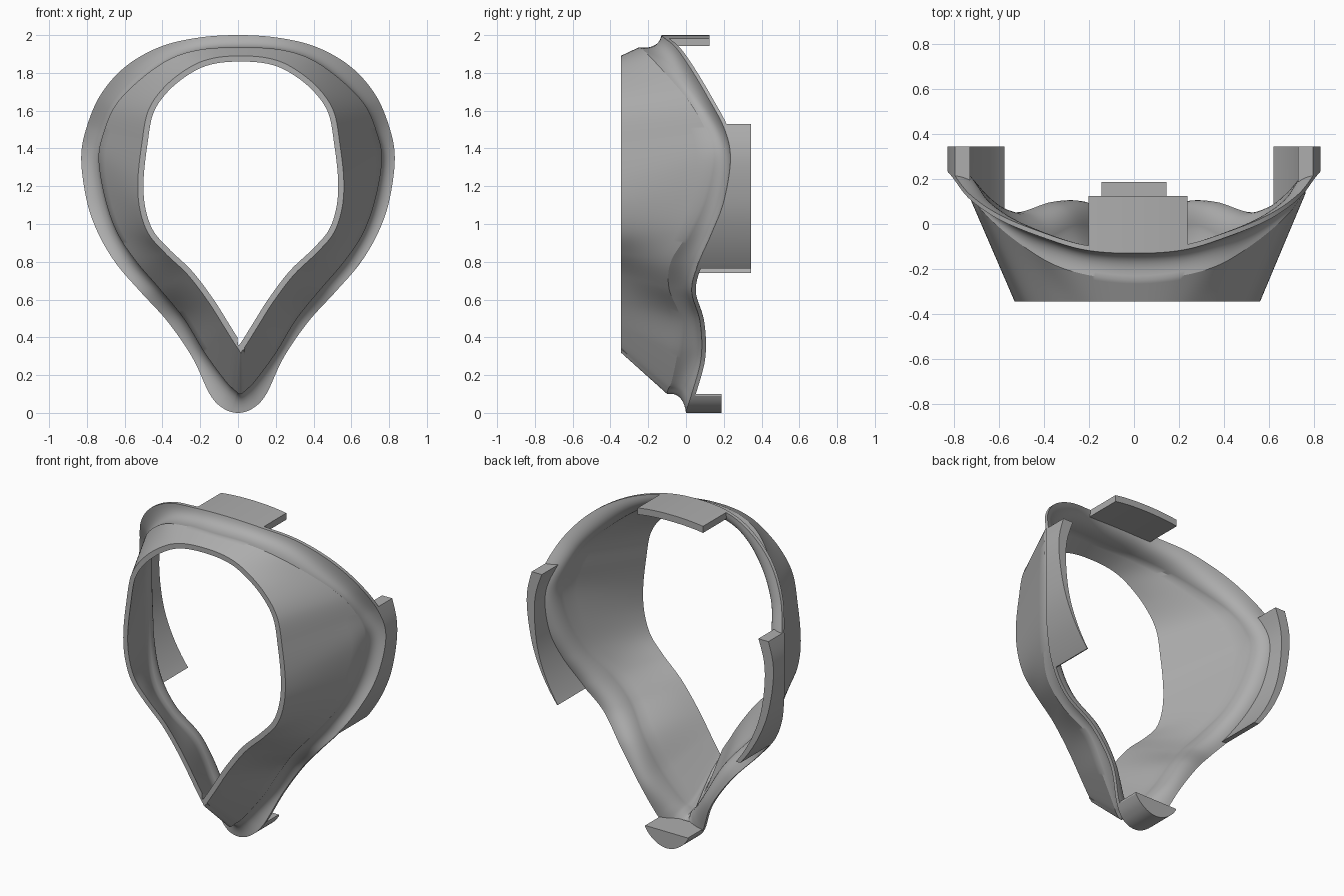
import bpy, bmesh, math
from mathutils import Vector

if "Cube" in bpy.data.objects:
    bpy.data.objects.remove(bpy.data.objects["Cube"])

grey = bpy.data.materials.new("plain grey")
grey.diffuse_color = (0.42, 0.42, 0.42, 1)
grey.use_nodes = True
grey.node_tree.nodes["Principled BSDF"].inputs["Base Color"].default_value = grey.diffuse_color

# Half stations, top to bottom: edge x,z,y | crease x,z,y | opening x,z
HALF = [
    (0, 2.0, -.13, 0, 1.935, -.25, 0, 1.89),
    (.22, 1.985, -.115, .2, 1.925, -.23, .15, 1.877),
    (.42, 1.935, -.055, .37, 1.875, -.18, .27, 1.83),
    (.6, 1.83, .02, .53, 1.765, -.08, .40, 1.73),
    (.73, 1.68, .11, .66, 1.63, .03, .49, 1.6),
    (.805, 1.5, .205, .725, 1.48, .11, .525, 1.42),
    (.83, 1.34, .235, .75, 1.34, .135, .545, 1.23),
    (.80, 1.12, .2, .715, 1.13, .09, .535, 1.08),
    (.74, .95, .135, .65, .95, .01, .49, .95),
    (.645, .79, .065, .55, .8, -.08, .40, .845),
    (.52, .645, .03, .43, .66, -.09, .28, .73),
    (.37, .48, .075, .3, .5, -.03, .17, .585),
    (.24, .29, .08, .19, .32, -.045, .085, .45),
    (.15, .1, .03, .08, .17, -.075, .035, .37),
    (.08, .025, .005, .035, .125, -.095, .012, .337),
    (0, 0, 0, 0, .1, -.1, 0, .32),
]
FRONT_Y = -.345
SUB = 12


def mirrored(s):
    return tuple(-v if i in (0, 3, 6) else v for i, v in enumerate(s))


def catmull(a, b, c, d, t):
    return tuple(.5 * (2*q + (r - p)*t + (2*p - 5*q + 4*r - s)*t*t + (3*q - p - 3*r + s)*t**3)
                 for p, q, r, s in zip(a, b, c, d))


stations = HALF + [mirrored(s) for s in HALF[-2:0:-1]]
n = len(stations)
samples = [catmull(*[stations[(i + k) % n] for k in (-1, 0, 1, 2)], j / SUB)
           for i in range(n) for j in range(SUB)]
edge = [Vector((s[0], s[2], s[1])) for s in samples]
crease = [Vector((s[3], s[5], s[4])) for s in samples]
opening = [Vector((s[6], FRONT_Y, s[7])) for s in samples]


def inset(loop, d):
    """Offset a loop inward in the front plane without crossing the middle."""
    out = []
    for i, p in enumerate(loop):
        t = loop[(i + 1) % len(loop)] - loop[i - 1]
        t.y = 0
        t.normalize()
        q = p + Vector((t.z, 0, -t.x)) * d
        if q.x * p.x <= 0:
            q.x = p.x * .1
        out.append(q)
    return out


def shift(loop, dx=0, dy=0):
    return [p + Vector((dx, dy, 0)) for p in loop]


def finish(name, bm):
    bmesh.ops.recalc_face_normals(bm, faces=bm.faces)
    me = bpy.data.meshes.new(name)
    bm.to_mesh(me)
    bm.free()
    me.materials.append(grey)
    ob = bpy.data.objects.new(name, me)
    bpy.context.collection.objects.link(ob)
    bpy.ops.object.select_all(action='DESELECT')
    ob.select_set(True)
    bpy.context.view_layer.objects.active = ob
    bpy.ops.object.shade_smooth_by_angle(angle=math.radians(32))
    return ob


def skin(name, rows):
    """Closed loft: rows wrap around both ways."""
    bm = bmesh.new()
    vs = [[bm.verts.new(p) for p in r] for r in rows]
    R, C = len(vs), len(vs[0])
    for i in range(R):
        a, b = vs[i], vs[(i + 1) % R]
        for j in range(C):
            k = (j + 1) % C
            bm.faces.new((a[j], a[k], b[k], b[j]))
    return finish(name, bm)


def straight(a, b, steps):
    return [[p.lerp(q, k / steps) for p, q in zip(a, b)] for k in range(steps)]


def bend(a, c, b, steps):
    return [[p.lerp(m, k/steps).lerp(m.lerp(q, k/steps), k/steps)
             for p, m, q in zip(a, c, b)] for k in range(steps)]


# Frame: funnel wall plus a concave flange, with thickness
crease = shift(crease, .012)
opening = shift(opening, .015)
bow = [Vector((c.x, e.y - .015, c.z)) for c, e in zip(inset(crease, .012), edge)]
edge_back = shift(edge, dy=.022)
crease_back = inset(crease, .03)
bow_back = [Vector((c.x, e.y + .02, c.z)) for c, e in zip(inset(crease, .03), edge)]
opening_back = inset(opening, .03)
skin("mask_frame",
     straight(opening, crease, 6) + bend(crease, bow, edge, 10)
     + straight(edge, edge_back, 1) + bend(edge_back, bow_back, crease_back, 10)
     + straight(crease_back, opening_back, 6) + [opening_back])


def tab(name, outer, inner, back_y):
    """Solid between two paths, running from the flange to a flat back."""
    rows = [outer, inner,
            [Vector((p.x, back_y, p.z)) for p in inner],
            [Vector((p.x, back_y, p.z)) for p in outer]]
    bm = bmesh.new()
    vs = [[bm.verts.new(p) for p in r] for r in rows]
    for i in range(4):
        a, b = vs[i], vs[(i + 1) % 4]
        for j in range(len(outer) - 1):
            bm.faces.new((a[j], a[j + 1], b[j + 1], b[j]))
    for j in (0, -1):
        bm.faces.new([r[j] for r in vs])
    finish(name, bm)


# Side tabs: tapering from a thick top to a thin lower end
for name, sign, low, thin in (("right_tab", 1, .765, .006), ("left_tab", -1, .74, .03)):
    outer = sorted((p.copy() for p in edge if p.x * sign > .3 and low <= p.z <= 1.535),
                   key=lambda p: p.z)
    inner = []
    for p in outer:
        f = (p.z - low) / (1.535 - low)
        inner.append(p - Vector((sign * (thin + (.068 - thin) * f), .004, 0)))
    tab(name, outer, inner, .345)

# Top tab follows the crown
outer = sorted((p.copy() for p in edge if p.z > 1.5 and -.21 < p.x < .24), key=lambda p: p.x)
tab("top_tab", outer, [p - Vector((0, 0, .04)) for p in outer], .125)

# Chin tab: rounded below, flat on top
outer = sorted((p + Vector((0, .006, 0)) for p in edge if p.z < .099), key=lambda p: p.x)
tab("chin_tab", outer, [Vector((p.x, p.y, .1)) for p in outer], .187)
